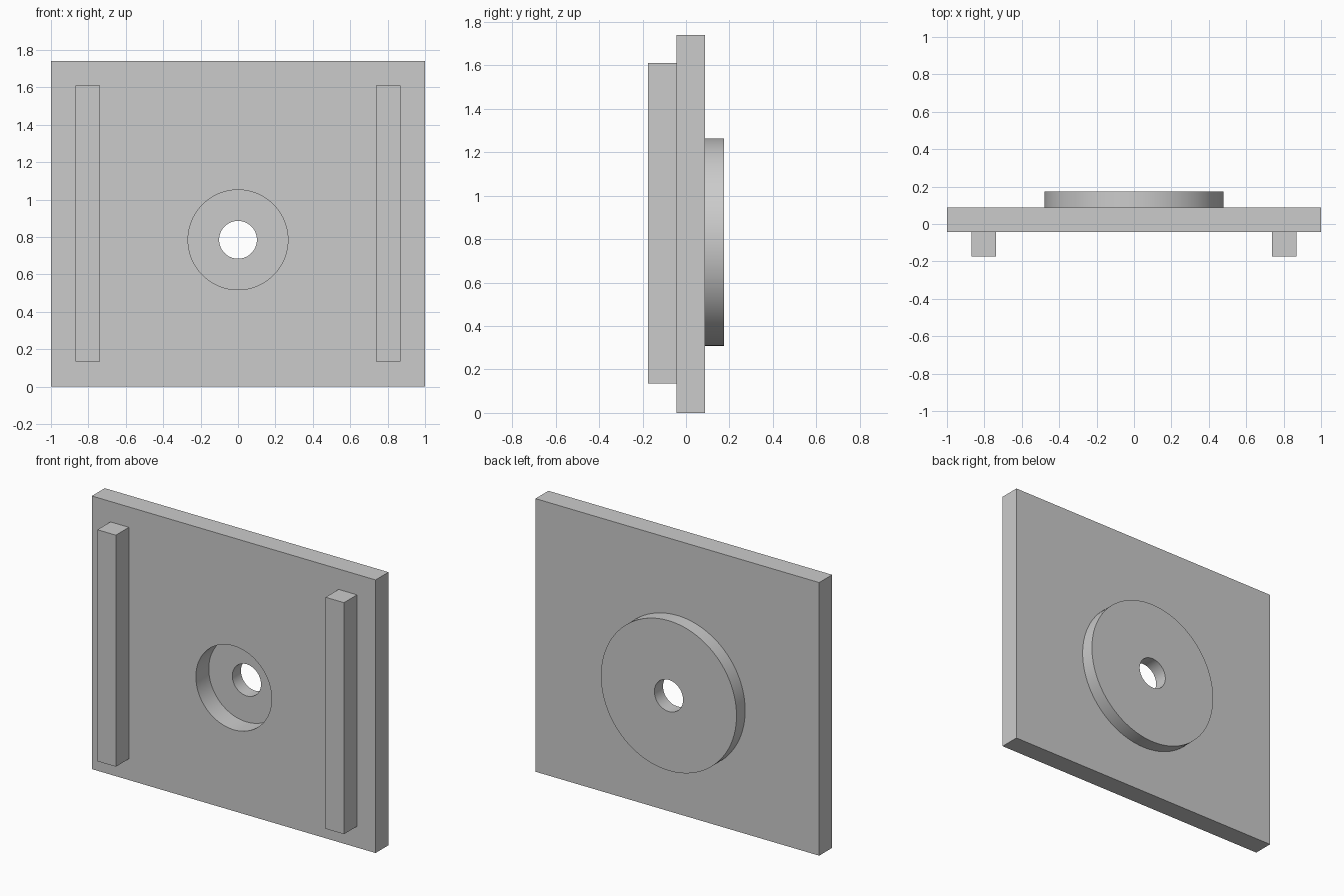
import bpy
import math

default = bpy.data.objects.get("Cube")
if default:
    bpy.data.objects.remove(default, do_unlink=True)

# Key positions
FRONT, FACE, BACK, DISC_BACK = -0.174, -0.043, 0.087, 0.174
HEIGHT, HOLE_Z = 1.74, 0.785

grey = bpy.data.materials.new("light grey")
grey.use_nodes = True
grey.diffuse_color = (0.6, 0.6, 0.6, 1)
grey.node_tree.nodes["Principled BSDF"].inputs["Base Color"].default_value = (0.6, 0.6, 0.6, 1)


def box(name, x0, x1, y0, y1, z0, z1):
    bpy.ops.mesh.primitive_cube_add(size=1, location=((x0 + x1) / 2, (y0 + y1) / 2, (z0 + z1) / 2))
    ob = bpy.context.object
    ob.name = name
    ob.scale = (x1 - x0, y1 - y0, z1 - z0)
    bpy.ops.object.transform_apply(location=False, rotation=False)
    ob.data.materials.append(grey)
    return ob


def cylinder(name, radius, y0, y1):
    bpy.ops.mesh.primitive_cylinder_add(vertices=96, radius=radius, depth=y1 - y0,
                                        location=(0, (y0 + y1) / 2, HOLE_Z),
                                        rotation=(math.pi / 2, 0, 0))
    ob = bpy.context.object
    ob.name = name
    ob.data.materials.append(grey)
    return ob


def bore(target, radius):
    """Cut a round hole right through the target along y."""
    cutter = cylinder(target.name + "_cutter", radius, -0.5, 0.5)
    mod = target.modifiers.new("bore", "BOOLEAN")
    mod.operation = "DIFFERENCE"
    mod.solver = "EXACT"
    mod.object = cutter
    bpy.ops.object.select_all(action="DESELECT")
    target.select_set(True)
    bpy.context.view_layer.objects.active = target
    bpy.ops.object.modifier_apply(modifier=mod.name)
    bpy.data.objects.remove(cutter, do_unlink=True)
    bpy.ops.object.shade_smooth_by_angle(angle=math.radians(30))


# Main plate with the wide recess
plate = box("plate", -1, 1, FACE, BACK, 0, HEIGHT)
bore(plate, 0.267)

# Round boss on the back, closing the recess around a small hole
boss = cylinder("back_boss", 0.478, BACK, DISC_BACK)
bore(boss, 0.101)

# Two upright rails on the front
for side, sign in (("left", 1), ("right", -1)):
    x0, x1 = sorted((sign * 0.739, sign * 0.869))
    box(side + "_rail", x0, x1, FRONT, FACE, 0.135, 1.61)
